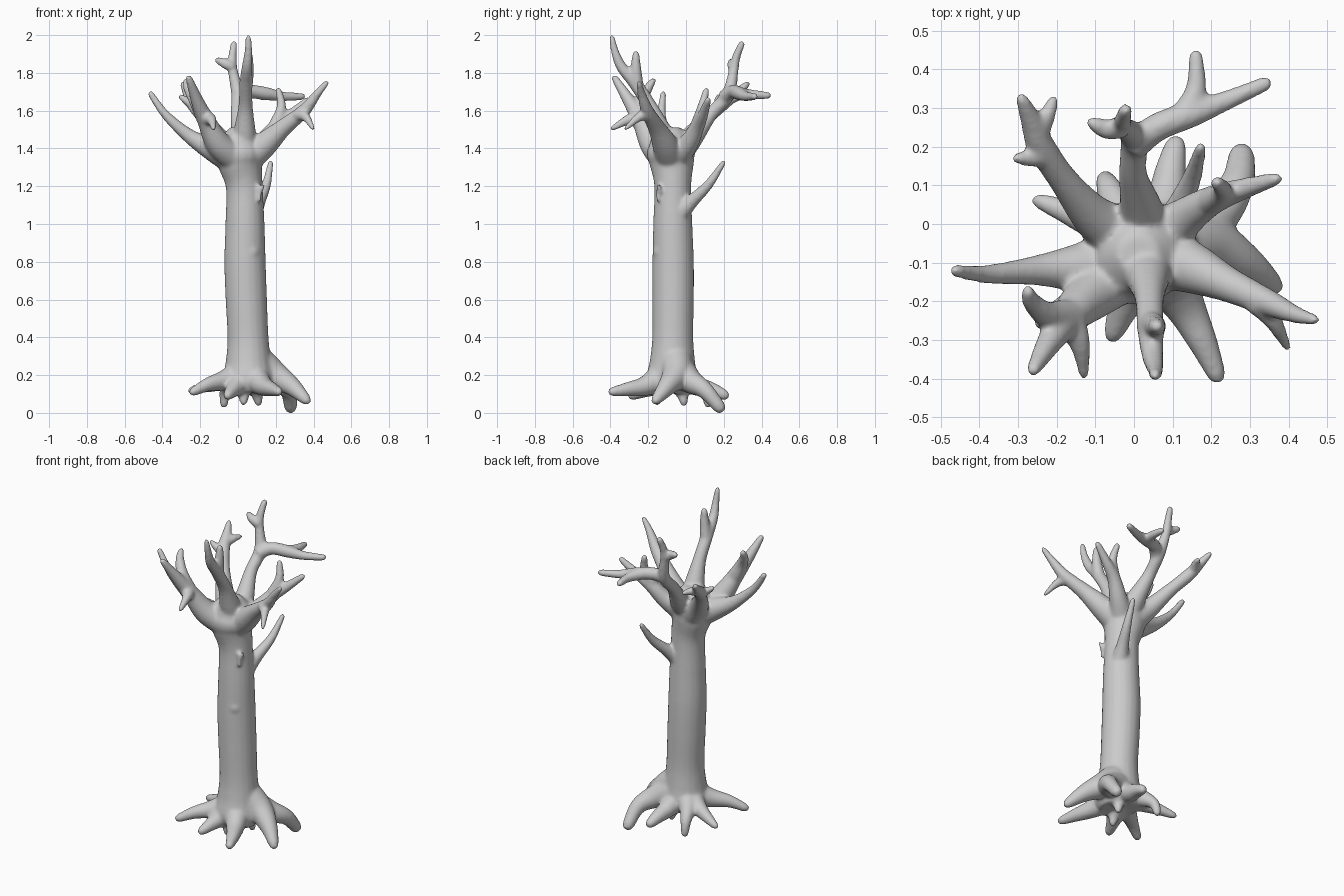
import bpy, bmesh, math
from mathutils import Vector

bm = bmesh.new()
SIDES = 20


def spline(pts, steps=6):
    # smooth interpolation through (x, y, z, radius) points
    p = [Vector(q) for q in pts]
    p = [2 * p[0] - p[1]] + p + [2 * p[-1] - p[-2]]
    out = []
    for i in range(1, len(p) - 2):
        a, b, c, d = p[i - 1:i + 3]
        for s in range(steps):
            t = s / steps
            out.append(0.5 * (2 * b + (c - a) * t + (2 * a - 5 * b + 4 * c - d) * t * t
                              + (3 * b - a - 3 * c + d) * t ** 3))
    out.append(p[-2])
    return out


def limb(*pts):
    # closed tapered tube with a rounded tip
    path = spline(pts)
    pos = [Vector(q[:3]) for q in path]
    rad = [max(q[3], 0.008) + 0.003 for q in path]
    end = (pos[-1] - pos[-2]).normalized()
    r = rad[-1]
    tip = pos[-1].copy()
    pos[-1] = tip - end * min(r * 0.8, (pos[-1] - pos[-2]).length * 0.8)
    base = pos[-1].copy()
    for k in (0.5, 0.9):
        pos.append(base + end * r * k)
        rad.append(r * math.sqrt(1 - k * k))
    tan = (pos[1] - pos[0]).normalized()
    u = tan.orthogonal().normalized()
    rings = []
    for i, c in enumerate(pos):
        nt = (pos[min(i + 1, len(pos) - 1)] - pos[max(i - 1, 0)]).normalized()
        u = tan.rotation_difference(nt) @ u
        tan = nt
        v = tan.cross(u)
        rings.append([bm.verts.new(c + rad[i] * (u * math.cos(a) + v * math.sin(a)))
                      for a in (2 * math.pi * k / SIDES for k in range(SIDES))])
    for a, b in zip(rings, rings[1:]):
        for k in range(SIDES):
            j = (k + 1) % SIDES
            bm.faces.new((a[k], a[j], b[j], b[k]))
    bm.faces.new(rings[0][::-1])
    bm.faces.new(rings[-1])


# trunk and crown
limb((.05, -.075, .11, .11), (.055, -.075, .17, .135), (.055, -.072, .27, .118),
     (.053, -.07, .4, .106), (.044, -.068, .6, .107), (.037, -.068, .8, .107),
     (.037, -.07, 1.0, .101), (.033, -.07, 1.2, .095), (.012, -.075, 1.32, .115),
     (.01, -.08, 1.375, .125), (.01, -.08, 1.41, .115))

# left branch
limb((.0, -.08, 1.33, .08), (-.12, -.11, 1.39, .065), (-.25, -.12, 1.46, .037),
     (-.38, -.13, 1.575, .022), (-.47, -.12, 1.70, .014))

# front left branch with three prongs
limb((.0, -.1, 1.34, .08), (-.1, -.175, 1.42, .066), (-.165, -.235, 1.54, .046),
     (-.215, -.3, 1.65, .032), (-.265, -.385, 1.785, .015))
limb((-.17, -.24, 1.55, .045), (-.225, -.235, 1.65, .032), (-.265, -.2, 1.72, .022),
     (-.275, -.17, 1.765, .014))
limb((-.17, -.25, 1.56, .042), (-.14, -.31, 1.55, .025), (-.128, -.4, 1.50, .010))

# back left branch with three prongs
limb((-.01, -.04, 1.36, .08), (-.10, .015, 1.45, .055), (-.18, .11, 1.56, .036),
     (-.24, .2, 1.64, .034), (-.265, .265, 1.69, .026), (-.295, .335, 1.75, .012))
limb((-.25, .23, 1.66, .026), (-.225, .28, 1.675, .02), (-.205, .33, 1.675, .010))
limb((-.23, .18, 1.63, .03), (-.27, .17, 1.65, .02), (-.31, .17, 1.68, .011))

# back branch with upright and level arms
limb((.02, -.05, 1.36, .07), (.02, .03, 1.45, .055), (-.003, .13, 1.58, .034),
     (.0, .22, 1.68, .033), (-.025, .25, 1.80, .024), (-.03, .265, 1.88, .02),
     (-.02, .30, 1.965, .015))
limb((-.028, .25, 1.83, .026), (-.07, .245, 1.85, .024), (-.115, .265, 1.87, .014))
limb((-.003, .2, 1.67, .036), (.06, .25, 1.70, .034), (.15, .285, 1.69, .032),
     (.24, .32, 1.675, .023), (.355, .37, 1.675, .016))
limb((.13, .28, 1.69, .034), (.16, .35, 1.685, .024), (.16, .45, 1.68, .015))

# tall front branch
limb((.03, -.08, 1.36, .075), (.035, -.13, 1.48, .058), (.04, -.19, 1.62, .036),
     (.042, -.27, 1.745, .032), (.048, -.34, 1.83, .026), (.055, -.375, 1.91, .019),
     (.055, -.395, 2.0, .012))
limb((.045, -.26, 1.74, .032), (.055, -.265, 1.82, .026), (.06, -.265, 1.915, .015))

# front right branch with a drooping prong
limb((.04, -.08, 1.34, .08), (.14, -.11, 1.42, .066), (.24, -.155, 1.51, .044),
     (.35, -.205, 1.60, .032), (.42, -.235, 1.69, .02), (.475, -.25, 1.755, .012))
limb((.32, -.2, 1.58, .034), (.36, -.25, 1.565, .022), (.40, -.325, 1.50, .009))

# back right branch with a fork
limb((.05, -.05, 1.36, .075), (.13, .015, 1.43, .05), (.2, .06, 1.515, .036),
     (.28, .09, 1.58, .026), (.38, .12, 1.665, .014))
limb((.2, .06, 1.53, .032), (.23, .085, 1.62, .023), (.212, .11, 1.72, .014))

# low side shoot, small twig and knot on the trunk
limb((.08, -.03, 1.06, .05), (.11, .03, 1.12, .034), (.15, .12, 1.21, .023), (.175, .205, 1.335, .012))
limb((.09, -.12, 1.2, .016), (.11, -.145, 1.19, .010), (.115, -.15, 1.12, .006))
limb((.11, -.13, 1.16, .010), (.125, -.14, 1.18, .009), (.135, -.145, 1.21, .006))
limb((.06, -.12, .82, .045), (.068, -.122, .86, .05), (.075, -.122, .90, .03))

# roots
limb((.07, -.06, .30, .09), (.18, -.05, .21, .075), (.285, -.1, .14, .048), (.375, -.17, .055, .022))
limb((.07, -.05, .24, .09), (.2, .02, .17, .064), (.265, .1, .12, .043), (.28, .19, .015, .03))
limb((.06, -.09, .21, .09), (.13, -.21, .145, .052), (.18, -.31, .125, .035), (.22, -.405, .11, .02))
limb((.03, -.1, .18, .08), (-.02, -.2, .13, .043), (-.06, -.30, .085, .02))
limb((.02, -.08, .20, .08), (-.08, -.15, .17, .05), (-.16, -.205, .15, .034), (-.25, -.26, .105, .02))
limb((.02, -.06, .20, .08), (-.08, -.01, .165, .046), (-.17, .03, .14, .03), (-.26, .065, .115, .016))
limb((.02, -.04, .20, .08), (-.04, .04, .16, .046), (-.068, .1, .11, .028), (-.075, .12, .035, .018))
limb((.06, -.04, .20, .08), (.085, .07, .14, .05), (.095, .14, .12, .038), (.11, .215, .09, .024))
limb((.03, -.1, .16, .05), (.03, -.14, .10, .03), (.03, -.155, .05, .016))
limb((.09, -.05, .16, .05), (.1, -.02, .10, .03), (.11, -.01, .045, .016))

bmesh.ops.recalc_face_normals(bm, faces=bm.faces)
mesh = bpy.data.meshes.new("tree")
bm.to_mesh(mesh)
bm.free()
tree = bpy.data.objects.new("tree", mesh)
bpy.context.collection.objects.link(tree)

# fuse the limbs into one smooth skin
fuse = tree.modifiers.new("fuse", 'REMESH')
fuse.mode = 'VOXEL'
fuse.voxel_size = 0.008
fuse.use_smooth_shade = True
soften = tree.modifiers.new("soften", 'SMOOTH')
soften.factor = 0.5
soften.iterations = 14

bark = bpy.data.materials.new("grey bark")
bark.diffuse_color = (0.6, 0.6, 0.6, 1)
mesh.materials.append(bark)
for p in mesh.polygons:
    p.use_smooth = True
